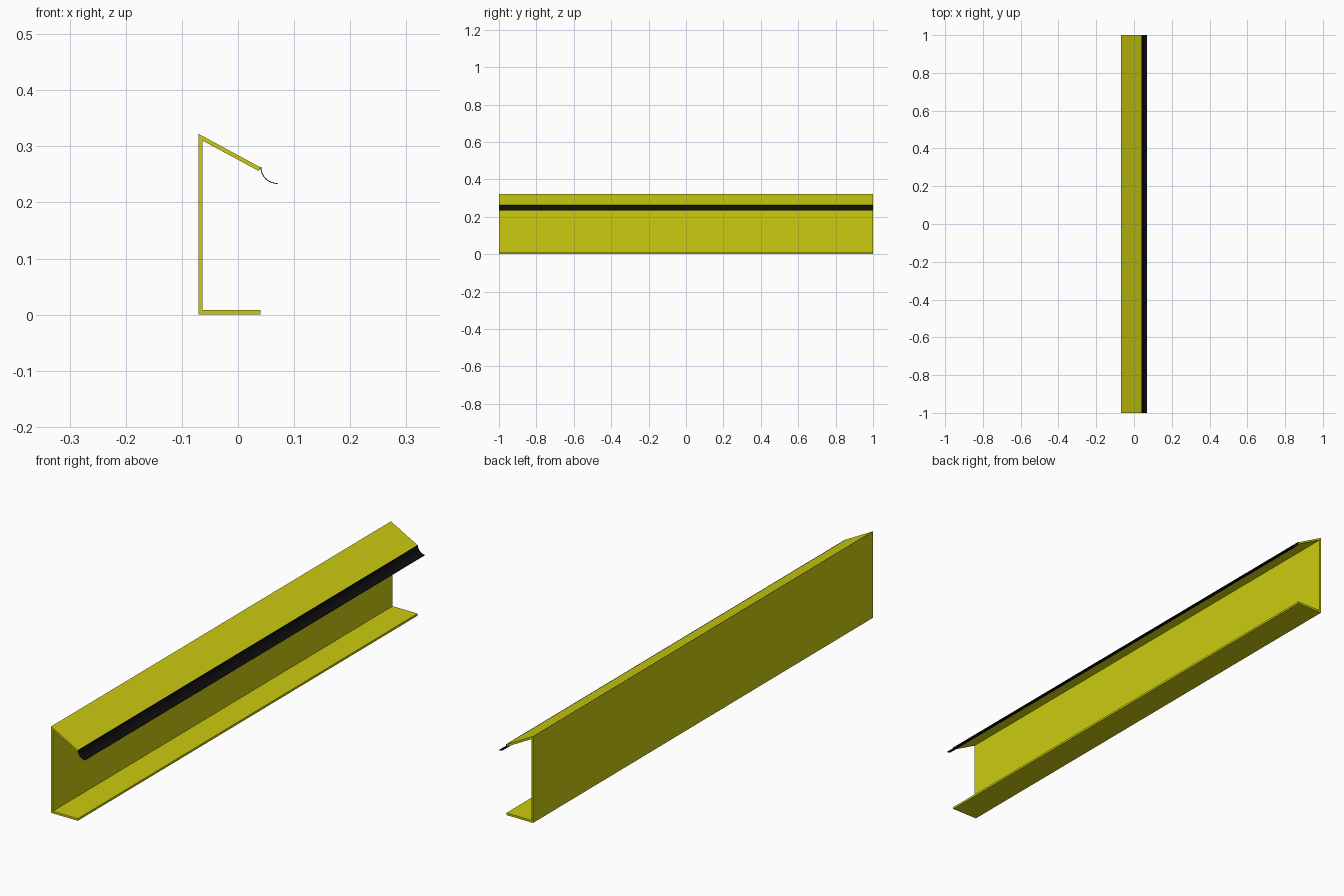
import bpy, bmesh, math

cube = bpy.data.objects.get("Cube")
if cube:
    bpy.data.objects.remove(cube, do_unlink=True)

HALF_LENGTH = 1.0


def make_material(name, rgb):
    mat = bpy.data.materials.new(name)
    mat.use_nodes = True
    color = (*rgb, 1.0)
    mat.diffuse_color = color
    mat.node_tree.nodes["Principled BSDF"].inputs["Base Color"].default_value = color
    return mat


def extrude_profile(name, points, mat):
    """Sweep a closed (x, z) outline along the full length."""
    bm = bmesh.new()
    face = bm.faces.new([bm.verts.new((x, -HALF_LENGTH, z)) for x, z in points])
    result = bmesh.ops.extrude_face_region(bm, geom=[face])
    moved = [v for v in result["geom"] if isinstance(v, bmesh.types.BMVert)]
    bmesh.ops.translate(bm, verts=moved, vec=(0, 2 * HALF_LENGTH, 0))
    bmesh.ops.recalc_face_normals(bm, faces=bm.faces)
    mesh = bpy.data.meshes.new(name)
    bm.to_mesh(mesh)
    bm.free()
    mesh.materials.append(mat)
    obj = bpy.data.objects.new(name, mesh)
    bpy.context.collection.objects.link(obj)
    return obj


yellow = make_material("yellow paint", (0.6, 0.6, 0.005))
black = make_material("black rubber", (0.004, 0.004, 0.004))

# Folded sheet: base flange, upright wall and sloping top flange
sheet = [(-0.07, 0), (0.04, 0), (0.04, 0.008), (-0.063, 0.008),
         (-0.063, 0.310), (0.037, 0.256), (0.041, 0.262), (-0.07, 0.322)]
extrude_profile("folded_channel", sheet, yellow)

# Thin curved lip hanging from the top flange
CENTER_X, CENTER_Z, RADIUS, THICKNESS, STEPS = 0.07, 0.263, 0.030, 0.0015, 12


def arc(radius):
    angles = [math.pi + math.pi / 2 * i / STEPS for i in range(STEPS + 1)]
    return [(CENTER_X + radius * math.cos(a), CENTER_Z + radius * math.sin(a))
            for a in angles]


lip = extrude_profile("rubber_lip", arc(RADIUS) + arc(RADIUS - THICKNESS)[::-1], black)

# Smooth the curved lip but keep its edges sharp
bpy.ops.object.select_all(action="DESELECT")
lip.select_set(True)
bpy.context.view_layer.objects.active = lip
bpy.ops.object.shade_smooth_by_angle(angle=math.radians(30))
